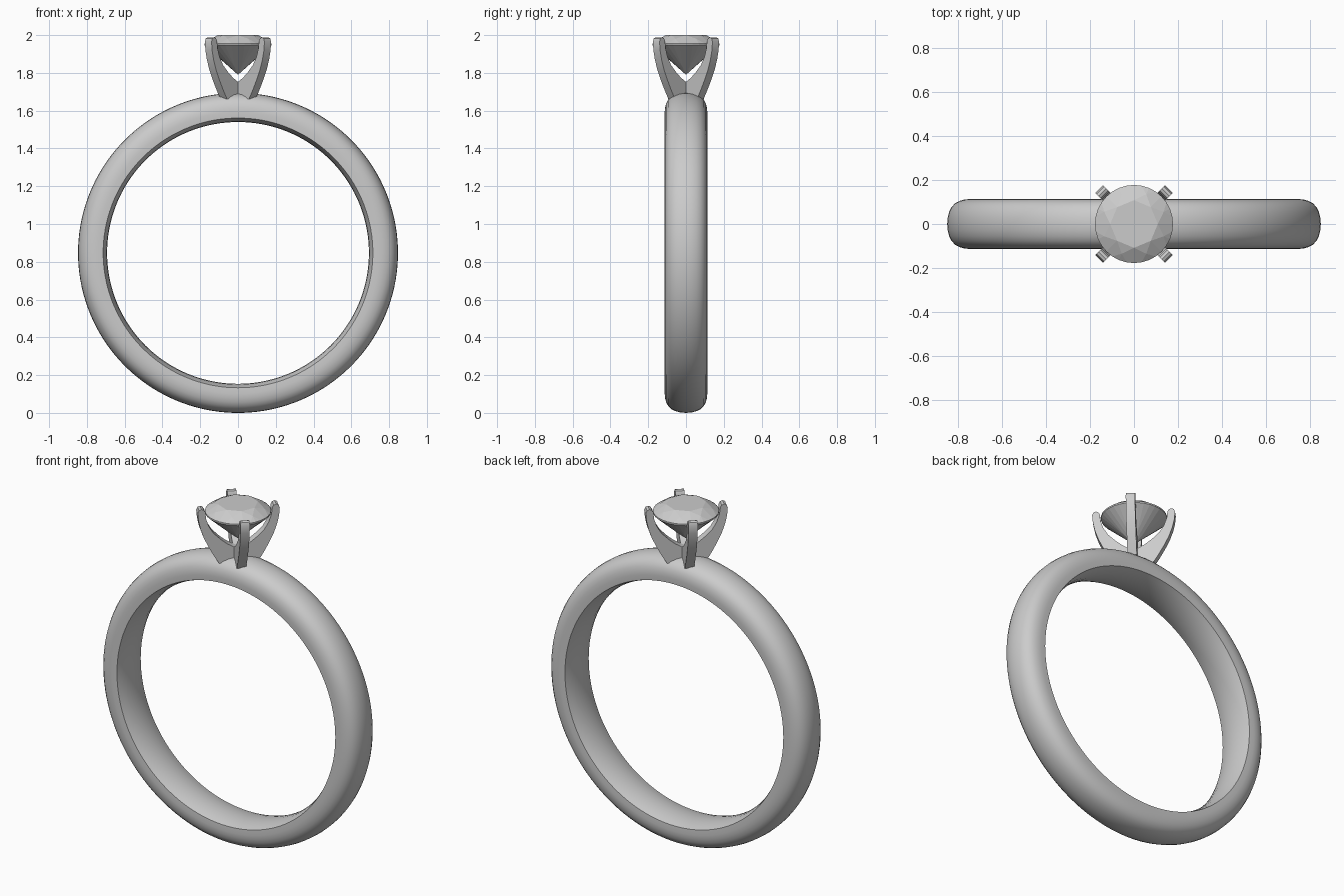
import bpy, bmesh
from math import sin, cos, pi, radians
from mathutils import Vector, Matrix

if "Cube" in bpy.data.objects:
    bpy.data.objects.remove(bpy.data.objects["Cube"])


def add_object(name, bm, smooth_angle=None):
    bmesh.ops.recalc_face_normals(bm, faces=bm.faces[:])
    mesh = bpy.data.meshes.new(name)
    bm.to_mesh(mesh)
    bm.free()
    obj = bpy.data.objects.new(name, mesh)
    bpy.context.collection.objects.link(obj)
    if smooth_angle:
        bpy.ops.object.select_all(action='DESELECT')
        obj.select_set(True)
        bpy.context.view_layer.objects.active = obj
        bpy.ops.object.shade_smooth_by_angle(angle=radians(smooth_angle))
    return obj


def circle(radius, z, count, turn=0.0):
    return [Vector((radius * cos(2 * pi * (i + turn) / count),
                    radius * sin(2 * pi * (i + turn) / count), z)) for i in range(count)]


# Band: half cross-section (y, radius), mirrored and swept around the y axis
CENTRE_Z = 0.847
half = [(0, 0.847), (0.03, 0.8445), (0.055, 0.838), (0.077, 0.827), (0.094, 0.811),
        (0.105, 0.791), (0.111, 0.768), (0.113, 0.745), (0.111, 0.714),
        (0.085, 0.705), (0.045, 0.696), (0, 0.693)]
profile = half + [(-y, r) for y, r in half[-2:0:-1]]
STEPS = 144
bm = bmesh.new()
rings = []
for i in range(STEPS):
    a = 2 * pi * i / STEPS
    rings.append([bm.verts.new((r * sin(a), y, CENTRE_Z + r * cos(a))) for y, r in profile])
n = len(profile)
for i in range(STEPS):
    p, q = rings[i], rings[(i + 1) % STEPS]
    for j in range(n):
        k = (j + 1) % n
        bm.faces.new((p[j], p[k], q[k], q[j]))
add_object("band", bm, 40)

# Prongs: one curved side outline (radial, z), thickened and repeated on the diagonals
outline = [(0, 1.75), (0.025, 1.752), (0.062, 1.774), (0.098, 1.803), (0.138, 1.843),
           (0.163, 1.885), (0.178, 1.93), (0.182, 1.97), (0.19, 1.983), (0.203, 1.988),
           (0.216, 1.983), (0.223, 1.965), (0.219, 1.92), (0.208, 1.87), (0.189, 1.815),
           (0.163, 1.76), (0.136, 1.71), (0.108, 1.663), (0.06, 1.65), (0, 1.65)]
for i, name in enumerate(["back_right_prong", "back_left_prong",
                          "front_left_prong", "front_right_prong"]):
    bm = bmesh.new()
    face = bm.faces.new([bm.verts.new((r, -0.025, z)) for r, z in outline])
    out = bmesh.ops.extrude_face_region(bm, geom=[face])
    moved = [v for v in out["geom"] if isinstance(v, bmesh.types.BMVert)]
    bmesh.ops.translate(bm, verts=moved, vec=(0, 0.05, 0))
    bm.transform(Matrix.Rotation(pi / 4 + i * pi / 2, 4, 'Z'))
    add_object(name, bm, 35)

# Gem: flat-faceted brilliant cut, the hull of table, crown, girdle, pavilion and tip
bm = bmesh.new()
points = (circle(0.108, 2.0, 8) + circle(0.146, 1.98, 8, 0.5)
          + circle(0.177, 1.956, 32) + circle(0.177, 1.947, 32)
          + circle(0.05, 1.8325, 8, 0.5) + [Vector((0, 0, 1.79))])
for p in points:
    bm.verts.new(p)
bmesh.ops.convex_hull(bm, input=bm.verts[:])
bmesh.ops.dissolve_limit(bm, angle_limit=radians(1), verts=bm.verts[:], edges=bm.edges[:])
add_object("gem", bm)
